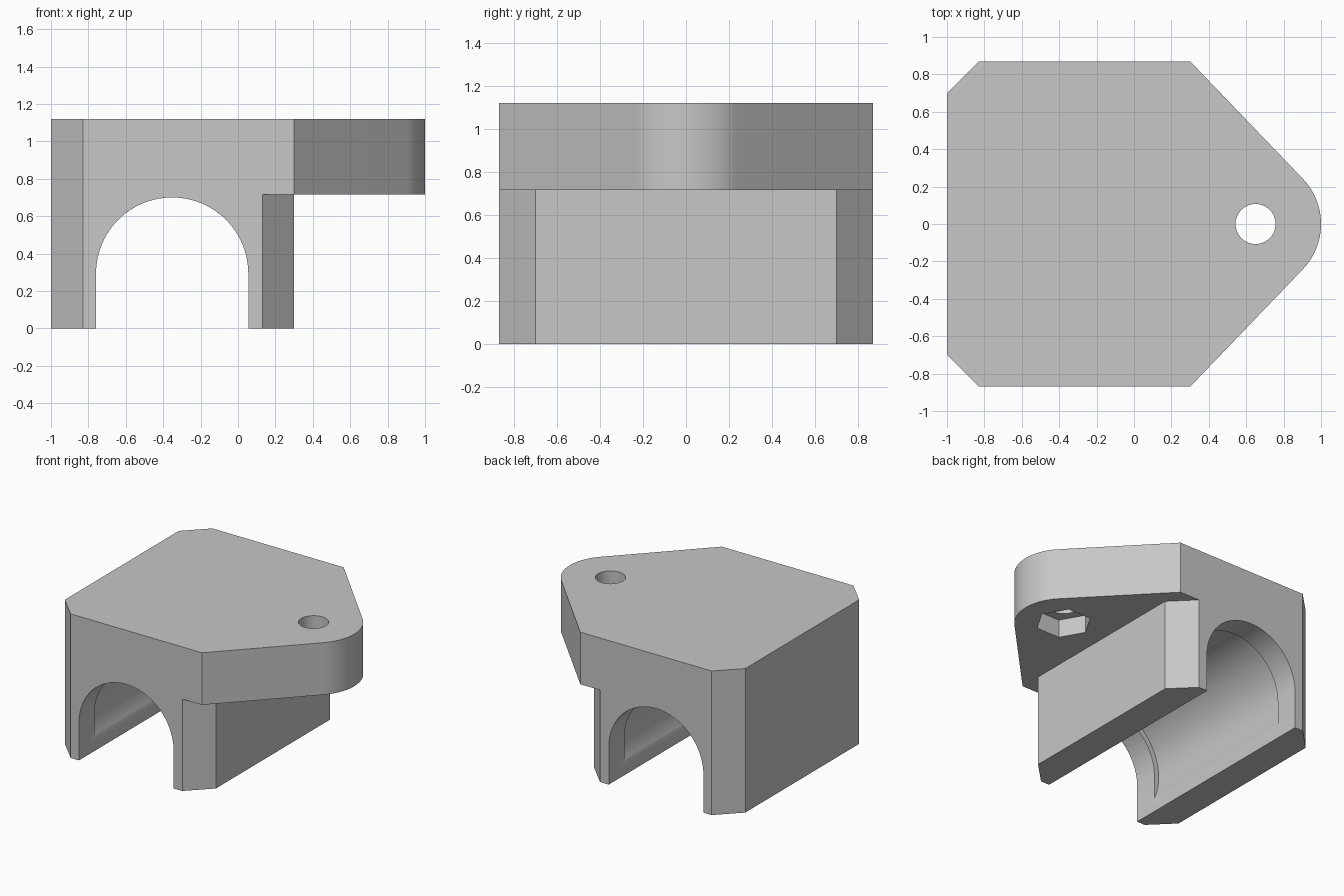
import bpy, bmesh
from math import sin, cos, pi, radians
from mathutils import Vector

cube = bpy.data.objects.get("Cube")
if cube:
    bpy.data.objects.remove(cube, do_unlink=True)

grey = bpy.data.materials.new("plain grey")
grey.use_nodes = True
grey.diffuse_color = (0.57, 0.57, 0.57, 1)
grey.node_tree.nodes["Principled BSDF"].inputs["Base Color"].default_value = grey.diffuse_color


def arc(cx, cy, r, start, end, steps):
    """Points on an arc, angles in degrees."""
    angles = [radians(start + (end - start) * i / steps) for i in range(steps + 1)]
    return [(cx + r * cos(a), cy + r * sin(a)) for a in angles]


def prism(name, outline, low, high, axis="z"):
    """Extrude a closed outline along z, or an x-z outline along y."""
    bm = bmesh.new()
    place = (lambda u, v: (u, v, low)) if axis == "z" else (lambda u, v: (u, low, v))
    face = bm.faces.new([bm.verts.new(place(u, v)) for u, v in outline])
    moved = bmesh.ops.extrude_face_region(bm, geom=[face])["geom"]
    step = Vector((0, 0, high - low)) if axis == "z" else Vector((0, high - low, 0))
    bmesh.ops.translate(bm, verts=[g for g in moved if isinstance(g, bmesh.types.BMVert)], vec=step)
    bmesh.ops.recalc_face_normals(bm, faces=bm.faces)
    mesh = bpy.data.meshes.new(name)
    bm.to_mesh(mesh)
    bm.free()
    mesh.materials.append(grey)
    obj = bpy.data.objects.new(name, mesh)
    bpy.context.collection.objects.link(obj)
    return obj


def combine(target, other, operation):
    """Apply a boolean and remove the helper."""
    other.hide_render = True
    mod = target.modifiers.new(operation.lower(), "BOOLEAN")
    mod.operation, mod.solver, mod.object = operation, "EXACT", other
    bpy.ops.object.select_all(action="DESELECT")
    bpy.context.view_layer.objects.active = target
    target.select_set(True)
    bpy.ops.object.modifier_apply(modifier=mod.name)
    bpy.data.objects.remove(other, do_unlink=True)


HALF, CUT, LEFT, RIGHT = 0.87, 0.17, -1.0, 0.30   # plan of the block
SHELF, TOP = 0.715, 1.12
EYE_X, EYE_R = 0.65, 0.35                          # rounded tip of the arm
BORE_X, BORE_Z, BORE_R = -0.352, 0.293, 0.407      # tunnel

# Lower block with four chamfered corners
back_side = [(RIGHT, HALF - CUT), (RIGHT - CUT, HALF), (LEFT + CUT, HALF), (LEFT, HALF - CUT)]
front_side = [(x, -y) for x, y in reversed(back_side)]
housing = prism("bearing_housing", back_side + front_side, 0, SHELF)

# Upper plate tapering to a rounded tip
back_edge = [(RIGHT, HALF)] + back_side[2:]
front_edge = [(x, -y) for x, y in reversed(back_edge)]
tip = arc(EYE_X, 0, EYE_R, -43.8, 43.8, 24)
combine(housing, prism("arm_plate", back_edge + front_edge + tip, SHELF, TOP), "UNION")

# Arched tunnel, open at the bottom
arch = arc(BORE_X, BORE_Z, BORE_R, 0, 180, 48)
arch += [(BORE_X - BORE_R, -0.2), (BORE_X + BORE_R, -0.2)]
combine(housing, prism("tunnel_cutter", arch, -1.2, 1.2, "y"), "DIFFERENCE")

# Wider round seat between the tunnel ends
seat = arc(BORE_X, BORE_Z, 0.447, 0, 360, 96)[:-1]
combine(housing, prism("seat_cutter", seat, -0.68, 0.68, "y"), "DIFFERENCE")

# Screw hole with a hexagonal nut pocket below
hole = arc(EYE_X, 0, 0.107, 0, 360, 40)[:-1]
combine(housing, prism("hole_cutter", hole, 0.5, 1.3), "DIFFERENCE")
pocket = arc(EYE_X, 0, 0.2, 0, 360, 6)[:-1]
combine(housing, prism("nut_pocket_cutter", pocket, 0.5, SHELF + 0.14), "DIFFERENCE")

bpy.ops.object.shade_smooth_by_angle(angle=radians(25))
